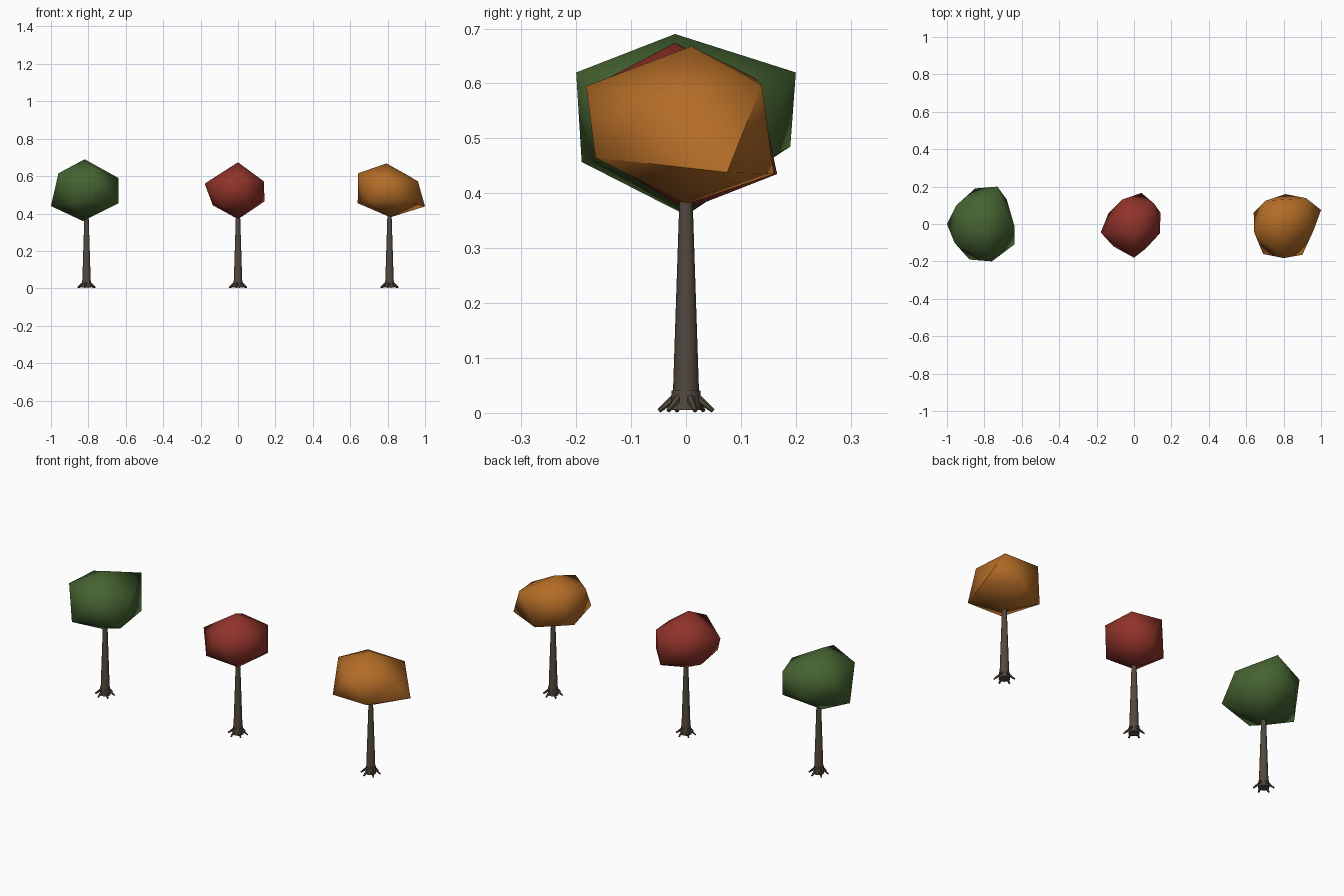
import bpy
import bmesh
import math
from mathutils import Vector

cube = bpy.data.objects.get("Cube")
if cube:
    bpy.data.objects.remove(cube, do_unlink=True)


def make_material(name, color):
    mat = bpy.data.materials.new(name)
    mat.use_nodes = True
    mat.diffuse_color = (*color, 1)
    mat.node_tree.nodes["Principled BSDF"].inputs["Base Color"].default_value = (*color, 1)
    return mat


def finish(name, bm, mat, angle):
    bmesh.ops.recalc_face_normals(bm, faces=bm.faces)
    mesh = bpy.data.meshes.new(name)
    bm.to_mesh(mesh)
    bm.free()
    mesh.materials.append(mat)
    obj = bpy.data.objects.new(name, mesh)
    bpy.context.collection.objects.link(obj)
    bpy.ops.object.select_all(action='DESELECT')
    obj.select_set(True)
    bpy.context.view_layer.objects.active = obj
    bpy.ops.object.shade_smooth_by_angle(angle=math.radians(angle))
    return obj


def tapered_tube(bm, start, end, r_start, r_end, sides):
    """Closed tapered cylinder between two points."""
    start, end = Vector(start), Vector(end)
    axis = end - start
    new = bmesh.ops.create_cone(bm, cap_ends=True, segments=sides, radius1=r_start,
                                radius2=r_end, depth=axis.length)["verts"]
    turn = axis.to_track_quat('Z', 'Y')
    for v in new:
        v.co = turn @ v.co + (start + end) / 2


def make_crown(name, mat, bottom, lower, upper, top):
    """Irregular twenty-sided crown from two interleaved rings of five points."""
    bm = bmesh.new()
    b, t = bm.verts.new(bottom), bm.verts.new(top)
    low = [bm.verts.new(p) for p in lower]
    up = [bm.verts.new(p) for p in upper]
    for i in range(5):
        j = (i + 1) % 5
        for tri in ((b, low[i], low[j]), (low[i], up[i], low[j]),
                    (up[i], low[j], up[j]), (t, up[i], up[j])):
            bm.faces.new(tri)
    finish(name, bm, mat, 60)


def make_trunk(name, x):
    # Tapered stem
    bm = bmesh.new()
    tapered_tube(bm, (x, 0, 0.03), (x, 0, 0.42), 0.024, 0.011, 10)
    finish(name + "_trunk", bm, bark, 40)
    # Flared foot
    bm = bmesh.new()
    tapered_tube(bm, (x, 0, 0.005), (x, 0, 0.041), 0.028, 0.026, 10)
    finish(name + "_trunk_foot", bm, bark, 40)
    # Splayed roots
    bm = bmesh.new()
    for i in range(6):
        a = math.radians(20 + 60 * i)
        c, s = math.cos(a), math.sin(a)
        tapered_tube(bm, (x + 0.018 * c, 0.018 * s, 0.03),
                     (x + 0.05 * c, 0.05 * s, 0.004), 0.008, 0.004, 6)
    finish(name + "_roots", bm, bark, 50)


bark = make_material("bark brown", (0.085, 0.067, 0.05))
green = make_material("leaf green", (0.06, 0.125, 0.031))
red = make_material("leaf red", (0.28, 0.033, 0.023))
orange = make_material("leaf orange", (0.45, 0.15, 0.02))

# Green tree
make_trunk("green_tree", -0.81)
make_crown("green_tree_crown", green, (-0.83, 0, 0.36),
           [(-1, 0, 0.44), (-0.85, 0.19, 0.485), (-0.68, 0.13, 0.45),
            (-0.64, -0.11, 0.455), (-0.88, -0.19, 0.457)],
           [(-0.95, 0.10, 0.61), (-0.73, 0.2, 0.62), (-0.64, -0.01, 0.59),
            (-0.76, -0.2, 0.62), (-0.96, -0.10, 0.615)],
           (-0.82, -0.02, 0.69))

# Red tree
make_trunk("red_tree", 0)
make_crown("red_tree_crown", red, (0, 0, 0.37),
           [(-0.135, 0.06, 0.444), (0.04, 0.166, 0.435), (0.142, 0.06, 0.465),
            (0.065, -0.13, 0.45), (-0.11, -0.12, 0.45)],
           [(-0.065, 0.13, 0.6), (0.107, 0.11, 0.59), (0.138, -0.05, 0.572),
            (0, -0.18, 0.59), (-0.178, -0.045, 0.56)],
           (0, -0.02, 0.674))

# Orange tree
make_trunk("orange_tree", 0.81)
make_crown("orange_tree_crown", orange, (0.815, 0, 0.38),
           [(0.64, 0.06, 0.455), (0.81, 0.16, 0.435), (1, 0.075, 0.438),
            (0.90, -0.165, 0.465), (0.69, -0.16, 0.465)],
           [(0.705, 0.125, 0.61), (0.92, 0.138, 0.597), (0.962, -0.03, 0.572),
            (0.80, -0.182, 0.595), (0.642, -0.043, 0.615)],
           (0.794, 0.01, 0.668))
